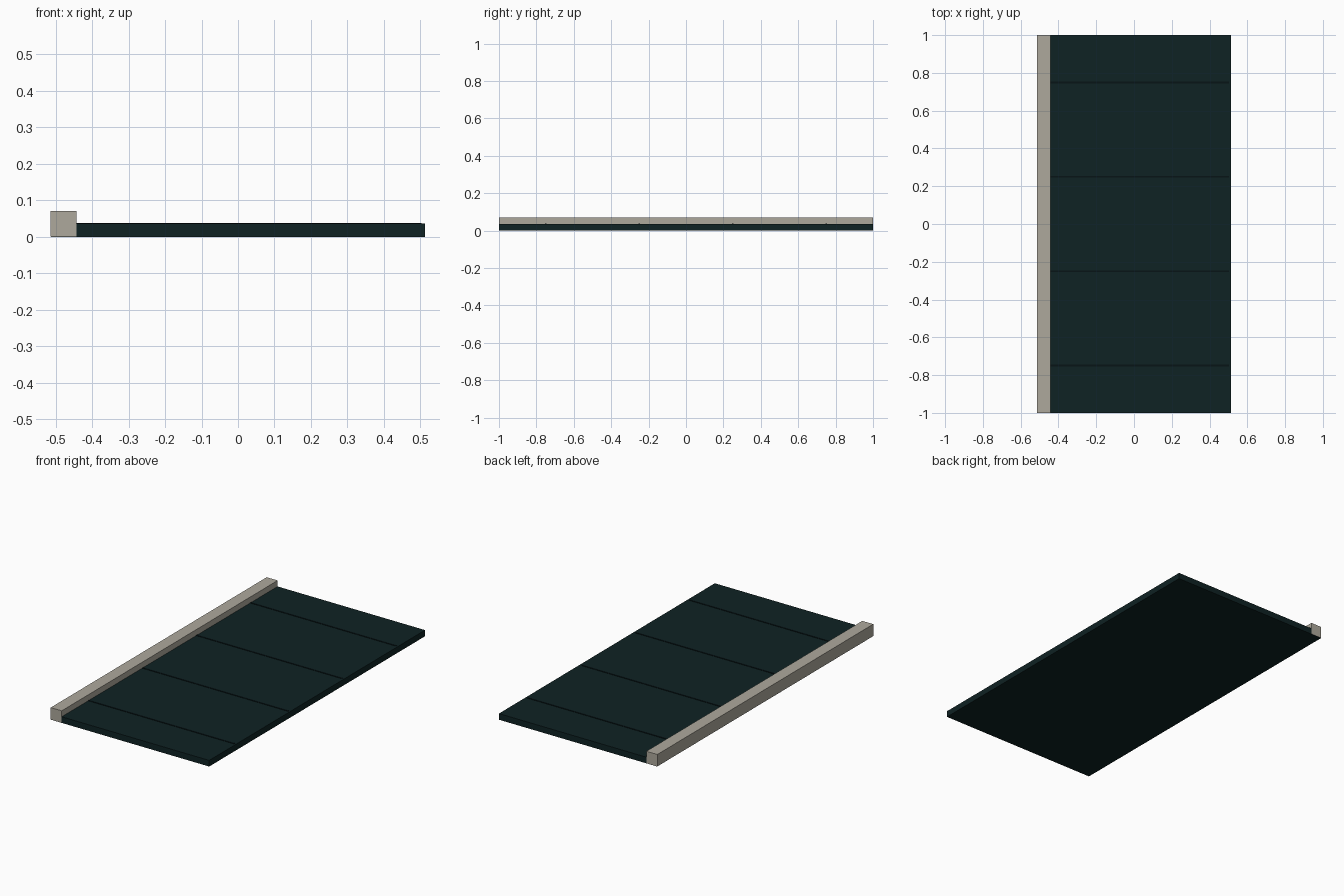
import bpy

if "Cube" in bpy.data.objects:
    bpy.data.objects.remove(bpy.data.objects["Cube"])


def material(name, rgb):
    m = bpy.data.materials.new(name)
    m.diffuse_color = (*rgb, 1.0)
    m.use_nodes = True
    m.node_tree.nodes["Principled BSDF"].inputs["Base Color"].default_value = m.diffuse_color
    return m


def box(name, lo, hi, mat):
    bpy.ops.mesh.primitive_cube_add(size=1)
    o = bpy.context.object
    o.name = name
    o.location = [(a + b) / 2 for a, b in zip(lo, hi)]
    o.scale = [b - a for a, b in zip(lo, hi)]
    bpy.ops.object.transform_apply(location=True, rotation=False, scale=True)
    o.data.materials.append(mat)
    return o


asphalt = material("dark asphalt", (0.0045, 0.016, 0.017))
seam = material("seam black", (0.002, 0.007, 0.008))
stone = material("curb stone", (0.42, 0.395, 0.335))

# Pavement slab, running under the curb
box("pavement_slab", (-0.513, -0.9995, 0), (0.513, 0.9995, 0.036), asphalt)

# Curb along the left edge
box("curb", (-0.514, -1, 0.001), (-0.443, 1, 0.071), stone)

# Thin seam strips across the slab
for i in range(4):
    y = -0.75 + 0.5 * i
    box(f"seam_strip_{i + 1}", (-0.45, y - 0.005, 0.034), (0.503, y + 0.005, 0.038), seam)
